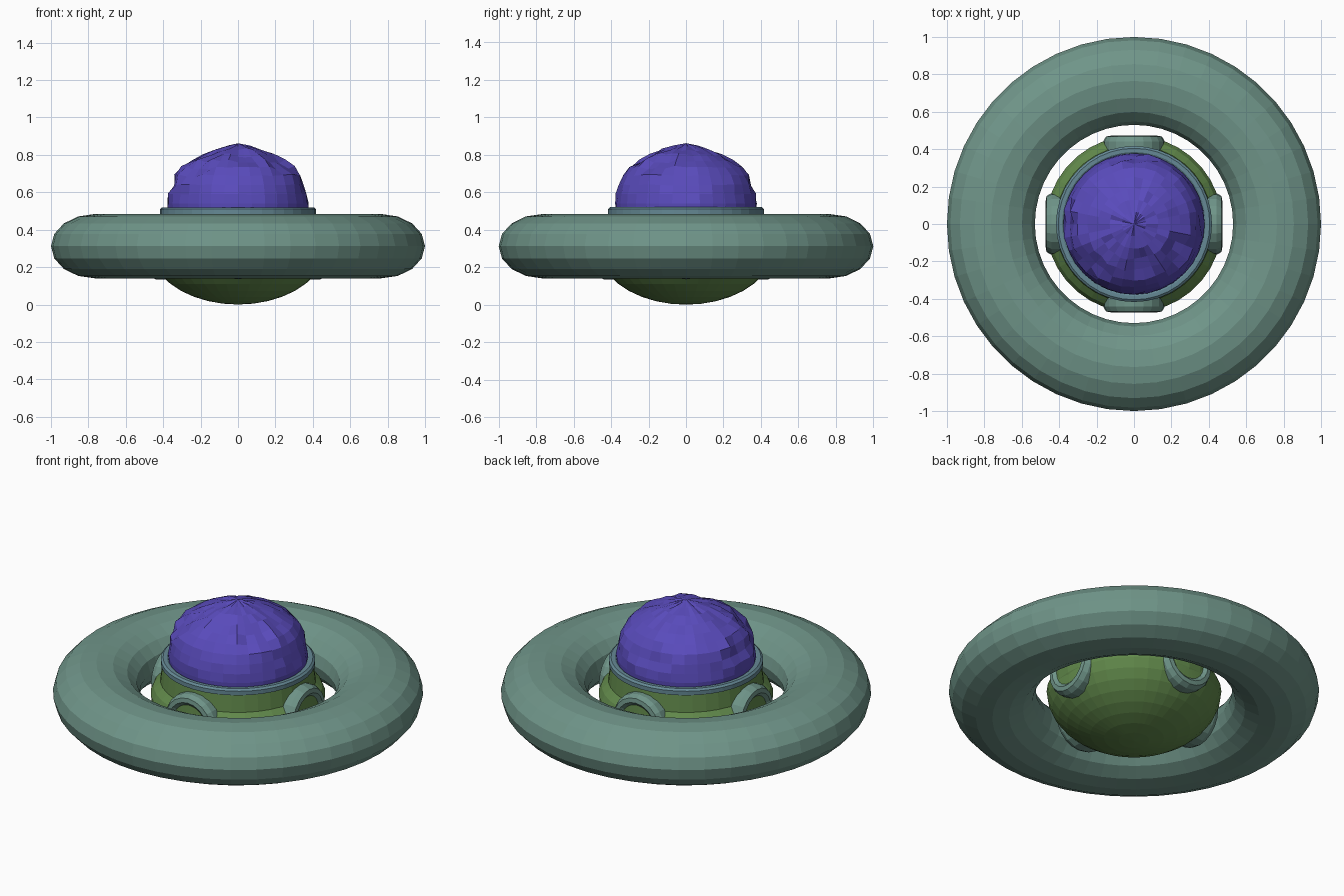
import bpy, bmesh, math, random
from mathutils import Vector, Matrix

if "Cube" in bpy.data.objects:
    bpy.data.objects.remove(bpy.data.objects["Cube"])

random.seed(4)


def material(name, rgb):
    m = bpy.data.materials.new(name)
    m.diffuse_color = (*rgb, 1)
    m.use_nodes = True
    m.node_tree.nodes["Principled BSDF"].inputs["Base Color"].default_value = m.diffuse_color
    return m


TEAL = material("teal", (0.16, 0.30, 0.25))
GREEN = material("green", (0.12, 0.25, 0.07))
BLUE = material("blue", (0.10, 0.07, 0.50))
SLATE = material("slate", (0.13, 0.25, 0.30))


def lathe(name, profile, sides, mat, closed=False):
    """Revolve (radius, height) points about z; zero radius makes a pole."""
    bm = bmesh.new()
    rings = []
    for r, z in profile:
        n = 1 if r == 0 else sides
        rings.append([bm.verts.new((r * math.cos(math.tau * i / sides),
                                    r * math.sin(math.tau * i / sides), z)) for i in range(n)])
    pairs = list(zip(rings, rings[1:]))
    if closed:
        pairs.append((rings[-1], rings[0]))
    for a, b in pairs:
        for i in range(sides):
            j = (i + 1) % sides
            quad = [a[i % len(a)], a[j % len(a)], b[j % len(b)], b[i % len(b)]]
            bm.faces.new(list(dict.fromkeys(quad)))
    bmesh.ops.recalc_face_normals(bm, faces=bm.faces)
    mesh = bpy.data.meshes.new(name)
    bm.to_mesh(mesh)
    bm.free()
    mesh.materials.append(mat)
    obj = bpy.data.objects.new(name, mesh)
    bpy.context.collection.objects.link(obj)
    return obj


# Floating outer ring with an oval section
oval = [(0.765 + 0.235 * math.cos(math.tau * i / 16),
         0.312 + 0.172 * math.sin(math.tau * i / 16)) for i in range(16)]
lathe("outer_ring", oval, 44, TEAL, closed=True)

# Rounded hull bowl, shoulder and upright neck
bowl = [(0, 0)]
for i in range(1, 10):
    a = math.radians(10 * i)
    bowl.append((0.472 * math.sin(a), 0.31 - 0.31 * math.cos(a)))
lathe("hull", bowl + [(0.455, 0.35), (0.42, 0.385), (0.408, 0.49), (0, 0.49)], 36, GREEN)

# Stepped rim under the dome
lathe("rim", [(0.37, 0.485), (0.417, 0.485), (0.417, 0.51), (0.405, 0.52),
              (0.385, 0.52), (0.37, 0.51)], 40, SLATE, closed=True)

# Four portholes: raised frame and sunken pane
frame = [(0.105, 0.37), (0.165, 0.37), (0.165, 0.44), (0.15, 0.468),
         (0.125, 0.472), (0.105, 0.455)]
for k, side in enumerate(("right", "back", "left", "front")):
    turn = Matrix.Translation((0, 0, 0.30)) @ Matrix.Rotation(k * math.pi / 2, 4, 'Z') \
        @ Matrix.Rotation(math.pi / 2, 4, 'Y')
    lathe("porthole_frame_" + side, frame, 20, TEAL, closed=True).matrix_world = turn
    lathe("porthole_pane_" + side, [(0.115, 0.40), (0.115, 0.455), (0, 0.465)],
          20, GREEN).matrix_world = turn

# Lumpy dome with a small peak and shallow craters
dome = lathe("dome", [(0.375, 0.49), (0.378, 0.54), (0.372, 0.59), (0.36, 0.64), (0.338, 0.69),
                      (0.30, 0.733), (0.25, 0.768), (0.19, 0.798), (0.13, 0.825),
                      (0.065, 0.845), (0, 0.862)], 32, BLUE)
craters = [(0.36, 0, 0.65), (-0.36, 0, 0.65), (0, 0.36, 0.65),
           (-0.23, -0.21, 0.74), (0.04, -0.22, 0.78), (0.22, -0.15, 0.765)]
core = Vector((0, 0, 0.48))
for v in dome.data.vertices:
    if 0.55 < v.co.z < 0.85:
        push = random.uniform(-0.006, 0.006)
        for c in craters:
            d = (v.co - Vector(c)).length
            if d < 0.075:
                push -= 0.014
            elif d < 0.13:
                push += 0.006
        v.co += (v.co - core).normalized() * push
